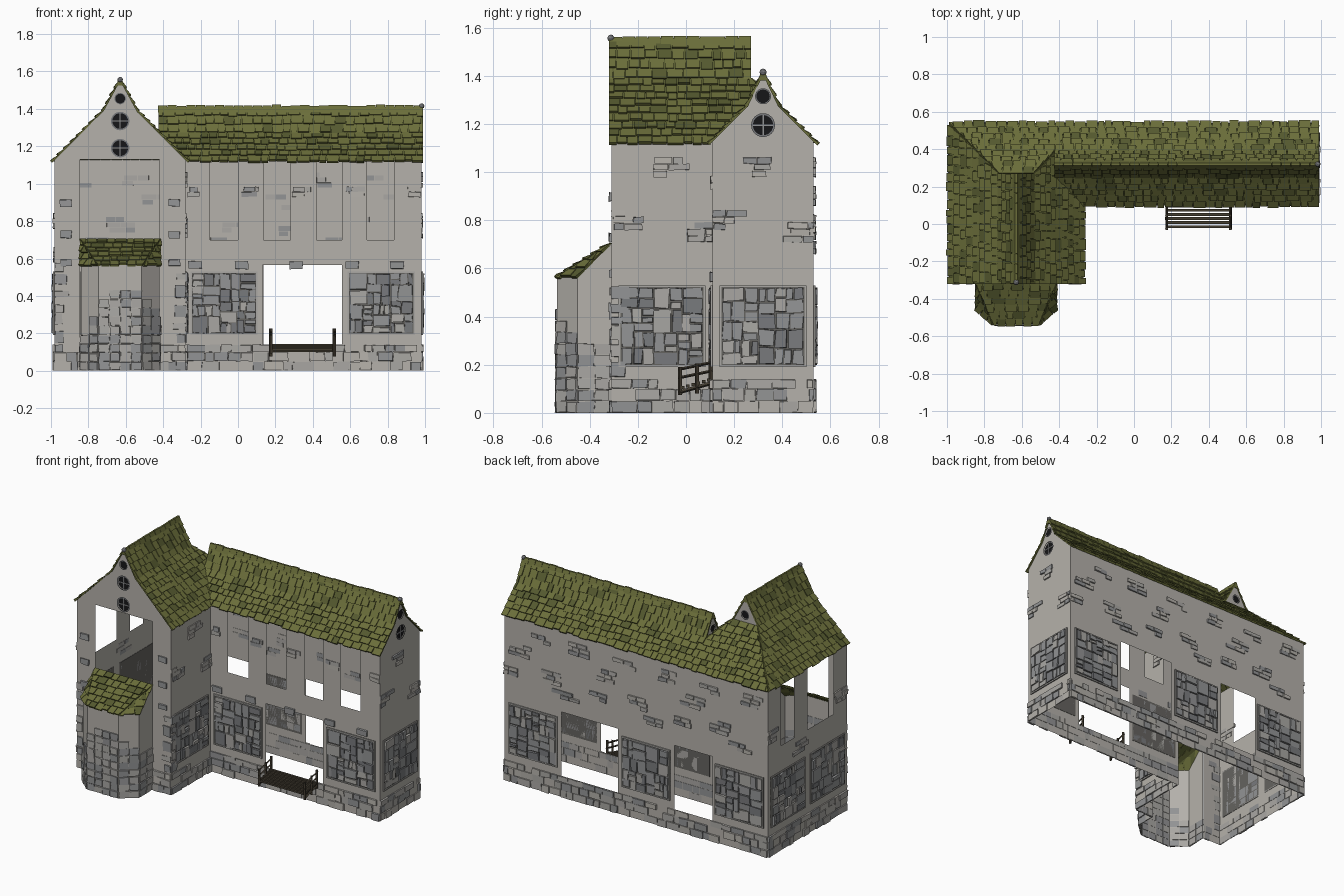
import bpy, bmesh, math, random
from mathutils import Vector as V

if "Cube" in bpy.data.objects:
    bpy.data.objects.remove(bpy.data.objects["Cube"])
random.seed(7)
R = random.uniform
Z = V((0, 0, 1))

COLOURS = {"plaster": (.46, .44, .405), "stone_light": (.40, .39, .37), "stone_mid": (.29, .295, .30),
           "stone_dark": (.19, .195, .205), "grout": (.13, .125, .115), "moss_tile": (.145, .155, .042),
           "moss_dark": (.09, .10, .028), "wood": (.055, .045, .03), "window_black": (.008, .008, .009)}
MATS, IDX = [], {}
for name, c in COLOURS.items():
    m = bpy.data.materials.new(name)
    m.diffuse_color = (*c, 1)
    m.use_nodes = True
    m.node_tree.nodes["Principled BSDF"].inputs["Base Color"].default_value = m.diffuse_color
    IDX[name] = len(MATS)
    MATS.append(m)
STONES = ["stone_light", "stone_mid", "stone_mid", "stone_dark"]


class Part:
    """Collects faces and becomes one named object."""
    def __init__(self, name):
        self.name, self.bm = name, bmesh.new()

    def face(self, pts, mat, out=None):
        f = self.bm.faces.new([self.bm.verts.new(p) for p in pts])
        f.material_index = IDX[mat]
        f.normal_update()
        if out and f.normal.dot(out) < 0:
            f.normal_flip()

    def hexa(self, lo, hi, mat):
        a = [self.bm.verts.new(p) for p in lo]
        b = [self.bm.verts.new(p) for p in hi]
        fs = [a[::-1], b] + [[a[i], a[(i + 1) % 4], b[(i + 1) % 4], b[i]] for i in range(4)]
        new = []
        for f in fs:
            new.append(self.bm.faces.new(f))
            new[-1].material_index = IDX[mat]
        bmesh.ops.recalc_face_normals(self.bm, faces=new)

    def box(self, a, b, mat):
        (x0, y0, z0), (x1, y1, z1) = a, b
        q = [(x0, y0), (x1, y0), (x1, y1), (x0, y1)]
        self.hexa([V((*p, z0)) for p in q], [V((*p, z1)) for p in q], mat)

    def beam(self, a, b, r, mat):
        a, b = V(a), V(b)
        d = (b - a).normalized()
        s = d.cross(V((.3, .9, .2))).normalized() * r
        t = d.cross(s)
        self.hexa([a + s, a + t, a - s, a - t], [b + s, b + t, b - s, b - t], mat)

    def done(self):
        me = bpy.data.meshes.new(self.name)
        self.bm.to_mesh(me)
        for m in MATS:
            me.materials.append(m)
        bpy.context.collection.objects.link(bpy.data.objects.new(self.name, me))


class Frame:
    """Wall plane: u along the wall, z up, d outward."""
    def __init__(self, o, u, n):
        self.o, self.u, self.n = V(o), V(u), V(n)

    def p(self, u, z, d=0):
        return self.o + self.u * u + Z * z + self.n * d


def sheet(part, F, u0, u1, z0, z1, holes=()):
    us = sorted({u0, u1, *[h[0] for h in holes], *[h[1] for h in holes]})
    zs = sorted({z0, z1, *[h[2] for h in holes], *[h[3] for h in holes]})
    for a, b in zip(us, us[1:]):
        for c, d in zip(zs, zs[1:]):
            m, n = (a + b) / 2, (c + d) / 2
            if not any(h[0] < m < h[1] and h[2] < n < h[3] for h in holes):
                part.face([F.p(a, c), F.p(b, c), F.p(b, d), F.p(a, d)], "plaster", F.n)


def stone(part, F, u0, u1, z0, z1, d, mat, j=.004):
    q = [(u0, z0), (u1, z0), (u1, z1), (u0, z1)]
    part.hexa([F.p(*p, -.002) for p in q],
              [F.p(p[0] + R(-j, j), max(0, p[1] + R(-j, j)), d + R(-j, j) * .5) for p in q], mat)


def course(part, F, u0, u1, z0, z1, keep=.85):
    u = u0
    while u < u1 - .01:
        e = min(u + R(.04, .11), u1)
        if random.random() < keep:
            stone(part, F, u + .002, e - .002, z0 + .002, z1 - .002, R(.005, .012),
                  random.choice(["plaster", "stone_light", "stone_light", "stone_mid"]), .003)
        u = e


def panel(part, F, u0, u1, z0=.19, z1=.53):
    stone(part, F, u0, u1, z0, z1, .003, "grout", 0)
    w = .008
    for r in ((u0, u1, z0, z0 + w), (u0, u1, z1 - w, z1), (u0, u0 + w, z0, z1), (u1 - w, u1, z0, z1)):
        stone(part, F, *r, .008, "stone_light", 0)

    def split(a, b, c, d):
        if max(b - a, d - c) < .10 and (min(b - a, d - c) < .05 or random.random() < .4):
            stone(part, F, a + .003, b - .003, c + .003, d - .003, R(.007, .016), random.choice(STONES))
        elif b - a > d - c:
            m = a + (b - a) * R(.35, .65)
            split(a, m, c, d), split(m, b, c, d)
        else:
            m = c + (d - c) * R(.35, .65)
            split(a, b, c, m), split(a, b, m, d)
    split(u0 + .01, u1 - .01, z0 + .01, z1 - .01)


def cluster(part, F, u, z, lo, hi, rows=3):
    for r in range(rows):
        a = u + R(-.09, -.03)
        for k in range(random.choice((1, 2, 2))):
            w = R(.04, .085)
            b0, b1 = max(a, lo), min(a + w, hi)
            if b1 - b0 > .015:
                stone(part, F, b0, b1, z + r * .028, z + r * .028 + .025, R(.005, .011),
                      random.choice(["plaster", "stone_light", "stone_mid"]), .003)
            a += w + .004


def tiles(part, p0, p1, p2, p3, row=.046):
    p0, p1, p2, p3 = map(V, (p0, p1, p2, p3))
    U = (p1 - p0).normalized()
    W = (p3 - p0) - U * (p3 - p0).dot(U)
    H, L = W.length, (p1 - p0).length
    S = W / H
    N = U.cross(S)
    l1, r1 = (p3 - p0).dot(U), (p2 - p0).dot(U)
    part.face([p0, p1, p2] + ([p3] if (p3 - p2).length > 1e-4 else []), "moss_dark", N)
    n = max(1, round(H / row))
    for i in range(n):
        v0, v1 = H * i / n, H * (i + 1) / n
        ends = [(l1 * v / H, L + (r1 - L) * v / H) for v in (v0, v1)]
        a = min(ends[0][0], ends[1][0]) - R(0, .03)
        while a < max(ends[0][1], ends[1][1]):
            b = a + R(.035, .07)
            (c0, c1), (d0, d1) = [(min(max(a + .002, l), r), min(max(b - .002, l), r)) for l, r in ends]
            if max(c1 - c0, d1 - d0) > .008:
                vb, h = v0 - R(-.002, .010), R(.008, .014)
                q = [(c0, vb, h), (c1, vb, h), (d1, v1, .003), (d0, v1, .003)]
                part.hexa([p0 + U * u + S * v - N * .003 for u, v, _ in q],
                          [p0 + U * u + S * v + N * k for u, v, k in q],
                          "moss_tile" if random.random() < .85 else "moss_dark")
            a = b


def ridge(part, a, b):
    a, b = V(a), V(b)
    d = (b - a).normalized()
    s = d.cross(Z)
    n = int((b - a).length / .05)
    for i in range(n):
        p, q = a.lerp(b, i / n) + d * .002, a.lerp(b, (i + 1) / n)
        h = R(.006, .013)
        part.hexa([p - s * .022 - Z * .03, q - s * .022 - Z * .03, q + s * .022 - Z * .03, p + s * .022 - Z * .03],
                  [p - s * .006 + Z * h, q - s * .006 + Z * h, q + s * .006 + Z * h, p + s * .006 + Z * h], "moss_tile")


def round_window(part, F, u, z, r, cross=True):
    c = [(math.cos(t * math.tau / 24), math.sin(t * math.tau / 24)) for t in range(24)]
    ring = lambda k, d: [F.p(u + x * r * k, z + y * r * k, d) for x, y in c]
    part.face(ring(1, .003), "window_black", F.n)
    i, o = ring(1, .008), ring(1.18, .008)
    for k in range(24):
        m = (k + 1) % 24
        part.face([i[k], i[m], o[m], o[k]], "stone_dark", F.n)
    if cross:
        for w, h in ((r, r * .07), (r * .07, r)):
            stone(part, F, u - w, u + w, z - h, z + h, .007, "stone_mid", 0)


X, Y = (1, 0, 0), (0, 1, 0)
hall = Frame((0, .11, 0), X, (0, -1, 0))
tower = Frame((0, -.31, 0), X, (0, -1, 0))
side = Frame((-.28, 0, 0), Y, (1, 0, 0))
end = Frame((.98, 0, 0), Y, (1, 0, 0))
back = Frame((0, .53, 0), X, (0, 1, 0))
left = Frame((-.98, 0, 0), Y, (-1, 0, 0))
T = 1.13

# walls with openings, gables and gablets
w = Part("walls")
sheet(w, hall, -.28, .98, 0, T, [(.13, .555, .14, .565), (-.15, 0, .7, T), (.135, .28, .7, T),
                                 (.42, .555, .7, T), (.69, .835, .7, T)])
sheet(w, tower, -.98, -.28, 0, T, [(-.845, -.42, 0, T)])
sheet(w, side, -.31, .11, 0, T)
sheet(w, end, .11, .53, 0, T)
sheet(w, back, -.98, .98, 0, T, [(.135, .555, .14, .57), (-.57, -.285, .14, .57)])
sheet(w, left, -.31, .53, 0, T, [(.25, .39, .7, T), (-.17, .11, .7, T)])
for F, c, half, b, zb, za in ((tower, -.63, .35, .09, 1.39, 1.555), (end, .32, .21, .065, 1.27, 1.41)):
    w.face([F.p(c + k, z) for k, z in ((-half, T), (half, T), (b, zb), (0, za), (-b, zb))], "plaster", F.n)
gab_b = Frame((0, .265, 0), X, (0, 1, 0))
gab_l = Frame((-.42, 0, 0), Y, (-1, 0, 0))
w.face([gab_b.p(-.72, 1.385), gab_b.p(-.54, 1.385), gab_b.p(-.63, 1.555)], "plaster", gab_b.n)
w.face([gab_l.p(.255, 1.27), gab_l.p(.385, 1.27), gab_l.p(.32, 1.41)], "plaster", gab_l.n)
w.done()

# round windows
g = Part("round_windows")
for F, u, z, r, c in ((tower, -.63, 1.455, .026, 0), (tower, -.63, 1.335, .042, 1), (tower, -.63, 1.19, .042, 1),
                      (end, .32, 1.315, .028, 0), (end, .32, 1.195, .042, 1),
                      (gab_b, -.63, 1.44, .026, 0), (gab_l, .32, 1.315, .022, 0)):
    round_window(g, F, u, z, r, c)
g.done()

# stone base courses
s = Part("base_stones")
SPANS = ((hall, -.28, .98), (tower, -.98, -.845), (tower, -.42, -.28), (side, -.31, .11),
         (end, .11, .53), (back, -.98, .98), (left, -.31, .53))
for F, a, b in SPANS:
    for z0, z1 in ((0, .05), (.05, .1), (.1, .14)):
        course(s, F, a, b, z0, z1)
s.done()

# framed rubble panels
s = Part("stone_panels")
for F, starts in ((hall, (-.255, .585)), (side, (-.28,)), (end, (.14,)),
                  (back, (-.95, -.255, .585)), (left, (-.28, .14))):
    for u in starts:
        panel(s, F, u, u + .36)
s.done()

# corner quoins and scattered bricks
s = Part("loose_bricks")
for F, a, dirn in ((tower, -.98, 1), (tower, -.28, -1), (side, -.31, 1)):
    z = .15
    while z < .53:
        h = R(.03, .07)
        u = a + dirn * R(.03, .075)
        stone(s, F, min(a, u), max(a, u), z, z + h, R(.006, .011), random.choice(STONES[:3]))
        z += h + R(.003, .05)
for x in (-.23, .02, .31, .61, .85):
    stone(s, hall, x - .035, x + .035, .545, .585, .01, "stone_mid")
for x in (-.92, -.34):
    for z in (.56, .71, .88):
        stone(s, tower, x - .03, x + .03, z, z + .035, .01, "stone_mid")
for u in (-.22, .06, .34, .63, .93):
    cluster(s, hall, u + .02, .93, u - .05, u + .05, 2)
for F, pts, lo, hi in ((side, ((-.25, .76), (.07, .71), (-.1, .98)), -.31, .11),
                       (end, ((.16, .76), (.48, .71), (.32, .98)), .11, .53),
                       (left, ((-.25, .76), (.18, .58), (.48, .76)), -.31, .53)):
    for u, z in pts:
        cluster(s, F, u, z, lo, hi)
for i in range(9):
    u = -.86 + i * .215
    cluster(s, back, u, (.98, .74, .86)[i % 3], -.98, .98)
    cluster(s, back, u + .08, (.66, .99, .72)[i % 3], -.98, .98, 2)
s.done()

# main roof: tower ridge along y, hall ridge along x, shared back slope
r = Part("roof_tiles")
E, B, C = 1.12, 1.275, 1.39
tiles(r, (-.99, .54, E), (-.99, -.32, E), (-.72, -.32, C), (-.72, .27, C))
tiles(r, (-.72, .27, C), (-.72, -.32, C), (-.63, -.32, 1.555), (-.63, .27, 1.555))
tiles(r, (-.27, -.32, E), (-.27, .10, E), (-.425, .255, B), (-.425, -.32, B))
tiles(r, (-.425, -.32, B), (-.425, .385, B), (-.54, .27, C), (-.54, -.32, C))
tiles(r, (-.54, -.32, C), (-.54, .27, C), (-.63, .27, 1.555), (-.63, -.32, 1.555))
tiles(r, (.99, .54, E), (-.99, .54, E), (-.835, .385, B), (.99, .385, B))
tiles(r, (-.425, .385, B), (-.835, .385, B), (-.72, .27, C), (-.54, .27, C))
tiles(r, (.99, .385, B), (-.425, .385, B), (-.425, .32, 1.41), (.99, .32, 1.41))
tiles(r, (-.27, .10, E), (.99, .10, E), (.99, .255, B), (-.425, .255, B))
tiles(r, (-.425, .255, B), (.99, .255, B), (.99, .32, 1.41), (-.425, .32, 1.41))
ridge(r, (-.63, -.32, 1.555), (-.63, .27, 1.555))
ridge(r, (-.43, .32, 1.41), (.99, .32, 1.41))
r.done()

# ball finials on the gables
f = Part("finials")
for p in ((-.63, -.312, 1.556), (.982, .32, 1.415)):
    for v in bmesh.ops.create_icosphere(f.bm, subdivisions=2, radius=.015)["verts"]:
        v.co += V(p)
for fc in f.bm.faces:
    fc.material_index = IDX["stone_dark"]
f.done()

# bay: faceted walls, rubble facing, lean-to roof
bay, rub = Part("bay_walls"), Part("bay_rubble")
plan = [(-.84, -.31, .70), (-.84, -.45, .57), (-.745, -.535, .565), (-.515, -.535, .565), (-.42, -.45, .57), (-.42, -.31, .70)]
for a, b in zip(plan, plan[1:]):
    U = V((b[0] - a[0], b[1] - a[1], 0))
    L = U.length
    F = Frame((a[0], a[1], 0), U / L, U.cross(Z) / L)
    bay.face([F.p(0, 0), F.p(L, 0), F.p(L, b[2]), F.p(0, a[2])], "plaster", F.n)
    for k in range(9):
        n = max(1, round(L / .065))
        for i in range(n):
            u = L * (i + .5) / n
            x, h = F.p(u, 0).x, L / n / 2
            if k * .048 < .13 or k * .048 + .03 < .14 + .3 * (1 - ((x + .6) / .25) ** 2):
                stone(rub, F, u - h + .002, u + h - .002, k * .048 + .002, k * .048 + .046,
                      R(.004, .010), random.choice(["stone_light", "stone_light", "stone_mid"]))
bay.done()
rub.done()
r = Part("bay_roof")
tiles(r, (-.75, -.535, .565), (-.51, -.535, .565), (-.415, -.31, .705), (-.845, -.31, .705))
tiles(r, (-.51, -.535, .565), (-.415, -.45, .565), (-.415, -.31, .705), (-.415, -.31, .705))
tiles(r, (-.845, -.45, .565), (-.75, -.535, .565), (-.845, -.31, .705), (-.845, -.31, .705))
r.done()

# sloping wooden balcony with side rails
b = Part("balcony")
for i in range(6):
    y, z = -.022 + i * .022, .10 + i * .006
    b.box((.165 + R(0, .01), y, z), (.515 + R(0, .01), y + .015, z + .012), "wood")
for x in (.175, .515):
    b.beam((x, -.03, .085), (x, .11, .125), .008, "wood")
    for y, z0, z1 in ((-.025, .075, .19), (.045, .08, .205), (.102, .10, .225)):
        b.beam((x, y, z0), (x, y, z1), .009, "wood")
    for k in (.145, .18):
        b.beam((x, -.032, k), (x, .11, k + .03), .006, "wood")
b.done()
